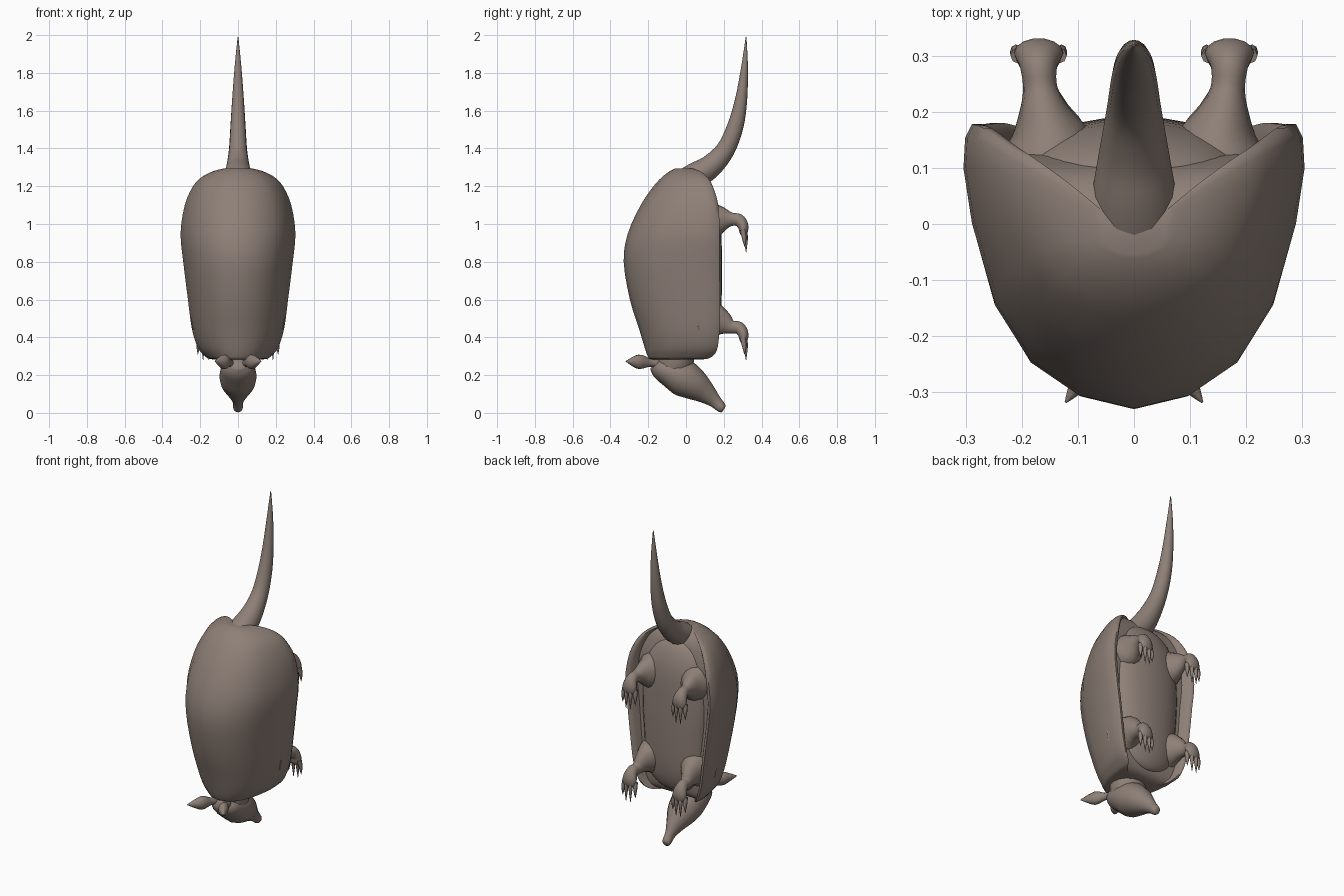
import bpy, bmesh, math
from mathutils import Vector

mat = bpy.data.materials.new("warm grey brown")
mat.diffuse_color = (0.27, 0.215, 0.185, 1)


def smooth_stations(rows, steps=4):
    """Catmull-Rom interpolation through rows of numbers."""
    out = []
    for i in range(len(rows) - 1):
        p0, p1 = rows[max(i - 1, 0)], rows[i]
        p2, p3 = rows[i + 1], rows[min(i + 2, len(rows) - 1)]
        for k in range(steps):
            t = k / steps
            out.append([0.5 * (2 * b + (c - a) * t + (2 * a - 5 * b + 4 * c - d) * t * t
                               + (3 * b - a - 3 * c + d) * t ** 3)
                        for a, b, c, d in zip(p0, p1, p2, p3)])
    return out + [list(rows[-1])]


def loft(name, rings, angle=60):
    bm = bmesh.new()
    loops = [[bm.verts.new(p) for p in r] for r in rings]
    n = len(loops[0])
    for a, b in zip(loops, loops[1:]):
        for i in range(n):
            bm.faces.new((a[i], a[(i + 1) % n], b[(i + 1) % n], b[i]))
    bm.faces.new(loops[0][::-1])
    bm.faces.new(loops[-1])
    bmesh.ops.recalc_face_normals(bm, faces=bm.faces)
    me = bpy.data.meshes.new(name)
    bm.to_mesh(me)
    bm.free()
    me.materials.append(mat)
    ob = bpy.data.objects.new(name, me)
    bpy.context.collection.objects.link(ob)
    bpy.ops.object.select_all(action='DESELECT')
    ob.select_set(True)
    bpy.context.view_layer.objects.active = ob
    bpy.ops.object.shade_smooth_by_angle(angle=math.radians(angle))
    return ob


def tube(name, rows, sides=16, side=1, steps=4):
    """Elliptical tube along rows of x, y, z, side radius, normal radius."""
    st = smooth_stations(rows, steps)
    pts = [Vector((side * r[0], r[1], r[2])) for r in st]
    rings = []
    for i, r in enumerate(st):
        t = (pts[min(i + 1, len(pts) - 1)] - pts[max(i - 1, 0)]).normalized()
        s = Vector((1, 0, 0))
        s = (s - t * s.dot(t)).normalized()
        n = t.cross(s)
        rings.append([pts[i] + s * (math.cos(a) * max(r[3], .001)) + n * (math.sin(a) * max(r[4], .001))
                      for a in (2 * math.pi * k / sides for k in range(sides))])
    return loft(name, rings)


# shell: domed back, rolled rim and recessed underside, lofted up the body
half = [(0, 0), (.33, .045), (.62, .16), (.82, .35), (.95, .63), (1, .83),
        (.99, .94), (.95, .99), (.90, .99), (.85, .95), (.80, .88), (.5, .88), (0, .88)]
section = half + [(-u, v) for u, v in half[-2:0:-1]]
stations = [(.285, .10, -.15, .06), (.285, .15, -.19, .11), (.305, .18, -.205, .15),
            (.35, .215, -.22, .172), (.45, .245, -.25, .182), (.6, .265, -.297, .185),
            (.8, .29, -.33, .182), (.95, .304, -.308, .183), (1.1, .282, -.24, .175),
            (1.2, .238, -.172, .145), (1.25, .19, -.125, .115), (1.28, .13, -.085, .075),
            (1.295, .07, -.055, .03)]
loft("shell", [[(u * w, yb + v * (yf - yb), z) for u, v in section]
               for z, w, yb, yf in smooth_stations(stations, 3)])

# soft belly filling the underside
tube("belly", [(0, .08, .33, .05, .03), (0, .09, .36, .14, .06), (0, .10, .46, .19, .08),
               (0, .10, .65, .205, .09), (0, .10, .85, .215, .09), (0, .095, 1.05, .20, .085),
               (0, .07, 1.17, .16, .07), (0, .04, 1.23, .06, .04)], 24)

# head with tapering snout, and the neck behind it
tube("head", [(0, -.175, .258, .04, .03), (0, -.14, .24, .08, .06), (0, -.08, .215, .095, .082),
              (0, -.015, .185, .098, .098), (0, .05, .145, .083, .082), (0, .11, .10, .05, .055),
              (0, .155, .06, .028, .035), (0, .19, .025, .025, .026), (0, .2, .017, .012, .014)])
tube("neck", [(0, -.08, .2, .08, .09), (0, -.06, .27, .1, .1), (0, -.05, .36, .1, .1)])

# tail curving up to a point
tube("tail", [(0, -.03, 1.20, .09, .075), (0, .05, 1.255, .076, .07), (0, .13, 1.305, .062, .062),
              (0, .21, 1.395, .048, .05), (0, .262, 1.52, .040, .043), (0, .292, 1.66, .031, .032),
              (0, .31, 1.83, .018, .018), (0, .318, 1.99, .002, .002)])

# legs: thigh, ankle, paw relative to the ankle height; claws hang from the paw
for label, sign in (("left", -1), ("right", 1)):
    for kind, z, hip in (("hind", 1.02, 1.02), ("front", .45, .49)):
        tube(kind + "_leg_" + label,
             [(.15, .06, hip, .10, .11), (.15, .14, hip, .08, .10),
              (.16, .195, (hip + z) / 2 + .005, .048, .068), (.167, .24, z + .005, .031, .037),
              (.17, .28, z, .033, .034), (.17, .302, z - .03, .043, .029),
              (.17, .305, z - .065, .042, .022), (.17, .306, z - .082, .025, .012)], 14, sign)
        for k, dx in enumerate((-.037, -.013, .013, .037)):
            drop = .14 if k in (0, 3) else .17
            x, y = .17 + dx, .308 - (.008 if k in (0, 3) else 0)
            tube(f"{kind}_claw_{label}_{k + 1}",
                 [(x, y, z - .05, .013, .014), (x + dx * .1, y + .008, z - .095, .010, .012),
                  (x + dx * .15, y + .01, z - drop, .001, .001)], 8, sign, 3)
    # leaf-shaped ear
    tube("ear_" + label, [(.035, -.14, .26, .02, .022), (.05, -.19, .265, .02, .022),
                          (.068, -.235, .27, .028, .038), (.085, -.265, .271, .026, .034),
                          (.122, -.318, .273, .002, .002)], 10, sign)
